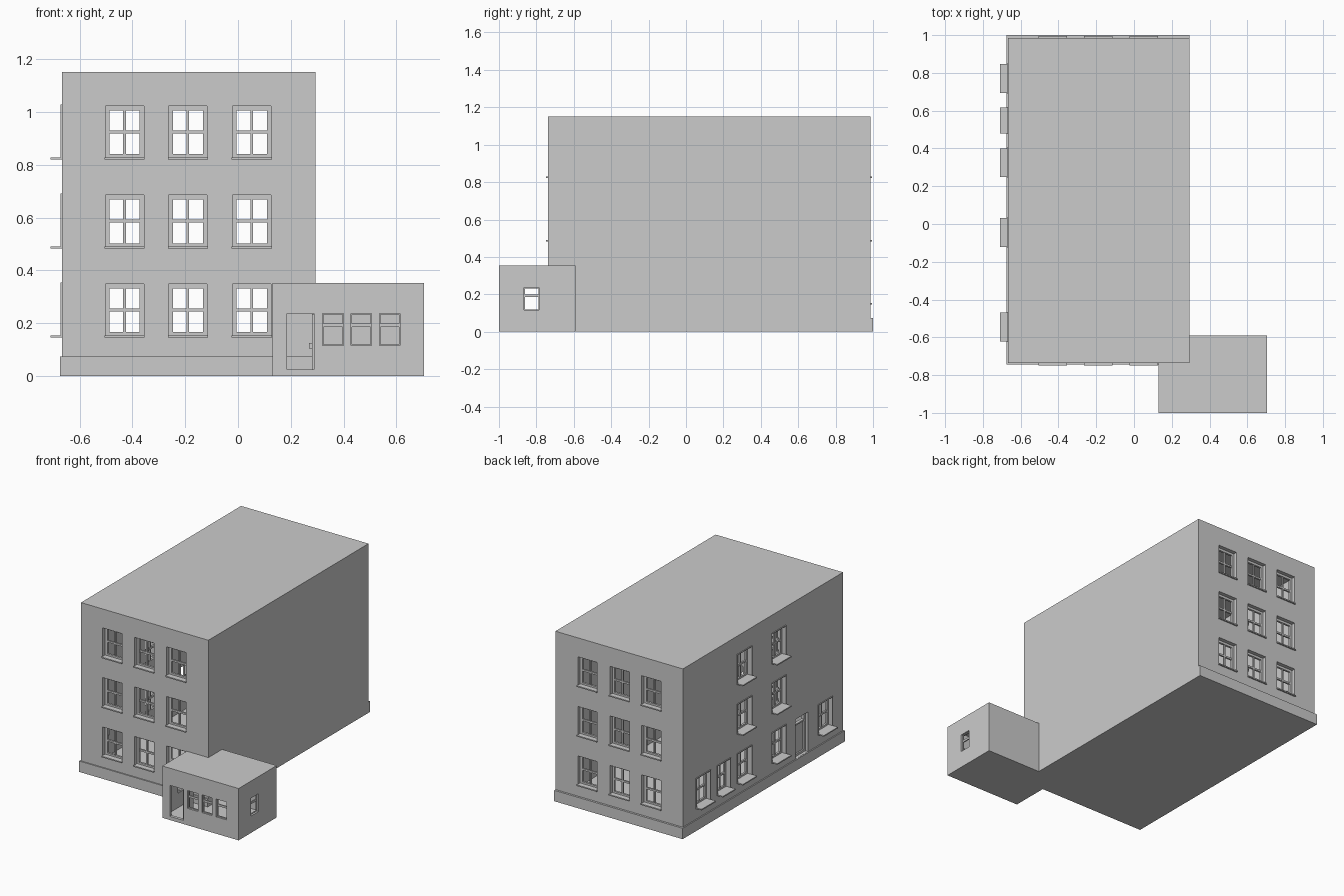
import bpy, bmesh
from mathutils import Matrix, Vector

if "Cube" in bpy.data.objects:
    bpy.data.objects.remove(bpy.data.objects["Cube"])

grey = bpy.data.materials.new("light grey")
grey.diffuse_color = (0.6, 0.6, 0.6, 1)
grey.use_nodes = True
grey.node_tree.nodes["Principled BSDF"].inputs["Base Color"].default_value = grey.diffuse_color


def boxes(name, spans):
    """One object made of boxes, each given as (x0, x1, y0, y1, z0, z1)."""
    bm = bmesh.new()
    for s in spans:
        lo, hi = Vector(s[0::2]), Vector(s[1::2])
        size = hi - lo
        bmesh.ops.create_cube(bm, size=1, matrix=Matrix.Translation((lo + hi) / 2)
                              @ Matrix.Diagonal((*size, 1)))
    me = bpy.data.meshes.new(name)
    bm.to_mesh(me)
    bm.free()
    me.materials.append(grey)
    ob = bpy.data.objects.new(name, me)
    bpy.context.collection.objects.link(ob)
    return ob


def carve(ob, *cutters):
    """Subtract each list of boxes from the object."""
    tools = []
    for spans in cutters:
        tool = boxes("cutter", spans)
        tool.hide_render = True
        mod = ob.modifiers.new("cut", 'BOOLEAN')
        mod.operation, mod.solver, mod.object = 'DIFFERENCE', 'EXACT', tool
        tools.append(tool)
    bpy.context.view_layer.update()
    dg = bpy.context.evaluated_depsgraph_get()
    me = bpy.data.meshes.new_from_object(ob.evaluated_get(dg))
    ob.modifiers.clear()
    ob.data = me
    for tool in tools:
        bpy.data.objects.remove(tool)


# house and annex limits
X0, X1, Y0, Y1, H = -0.667, 0.293, -0.737, 0.986, 1.152
AX0, AX1, AY0, AY1, AH = 0.13, 0.705, -1.0, -0.59, 0.353
T, AT = 0.04, 0.02
PLANES = {"front": (1, -1, Y0), "back": (1, 1, Y1), "left": (0, -1, X0),
          "annex_front": (1, -1, AY0), "annex_left": (0, -1, AX0), "annex_right": (0, 1, AX1)}


def on_wall(face, u0, u1, d0, d1, z0, z1):
    """Box on a wall: u runs along it, d is the distance outwards."""
    axis, sign, base = PLANES[face]
    a, b = sorted((base + sign * d0, base + sign * d1))
    return (u0, u1, a, b, z0, z1) if axis == 1 else (a, b, u0, u1, z0, z1)


def ring(face, u0, u1, d0, d1, z0, z1, w):
    """Rectangular frame of bar width w inside the given limits."""
    return [on_wall(face, u0, u0 + w, d0, d1, z0, z1),
            on_wall(face, u1 - w, u1, d0, d1, z0, z1),
            on_wall(face, u0 + w, u1 - w, d0, d1, z0, z0 + w),
            on_wall(face, u0 + w, u1 - w, d0, d1, z1 - w, z1)]


frames, sills, surrounds, holes = [], [], [], []


def window(face, u, z, w, sill):
    """Recessed four-pane window with a projecting sill."""
    u0, u1, z1 = u - w / 2, u + w / 2, z + 0.198
    uz = z + 0.1
    holes.append(on_wall(face, u0, u1, -T - 0.02, 0.05, z, z1))
    frames.extend(ring(face, u0, u1, -T, -T + 0.014, z, z1, 0.016))
    frames.append(on_wall(face, u - 0.005, u + 0.005, -T, -T + 0.012, z + 0.016, z1 - 0.016))
    for a, b in ((u0 + 0.016, u - 0.005), (u + 0.005, u1 - 0.016)):
        frames.append(on_wall(face, a, b, -T, -T + 0.012, uz - 0.006, uz + 0.006))
    sills.append(on_wall(face, u0 - 0.003, u1 + 0.003, -T + 0.014, sill, z - 0.004, z + 0.004))


FLOORS = (0.15, 0.487, 0.825)
for z in FLOORS:
    for x in (-0.43, -0.19, 0.052):
        window("front", x, z, 0.146, 0.011)
        window("back", x, z, 0.146, 0.009)
    for y in ((0.77, 0.548, 0.325, -0.045, -0.545) if z == FLOORS[0] else (0.325, -0.045)):
        w = 0.13 if y == 0.548 else 0.146
        window("left", y, z, w, 0.043)
        surrounds.extend(ring("left", y - w / 2 - 0.006, y + w / 2 + 0.006,
                              -0.01, 0.005, z - 0.004, z + 0.204, 0.006))

# side door with a light above it
D0, D1, DZ = -0.36, -0.225, 0.345
holes.append(on_wall("left", D0, D1, -T - 0.02, 0.05, 0.075, DZ))
boxes("side_door_frame", ring("left", D0, D1, -T, -T + 0.02, 0.075, DZ, 0.014)
      + [on_wall("left", D0 + 0.014, D1 - 0.014, -T, -T + 0.02, 0.285, 0.295)])
boxes("side_door", [on_wall("left", D0 + 0.014, D1 - 0.014, -T, -T + 0.01, 0.089, 0.285)])

# main house shell
house = boxes("house_walls", [(X0, X1, Y0, Y1, 0, H)])
carve(house, [(X0 + T, X1 - T, Y0 + T, Y1 - T, 0.03, H - 0.02)], holes)
boxes("window_frames", frames)
boxes("window_sills", sills)
boxes("window_surrounds", surrounds)

# plinth strips along the front, left and back
P = 0.074
boxes("plinth", [(X0 - 0.008, X1, Y0 - 0.008, Y0 + 0.002, 0, P),
                 (X0 - 0.008, X0 + 0.002, Y0 + 0.002, Y1 - 0.002, 0, P),
                 (X0 - 0.008, X1, Y1 - 0.002, 1.0, 0, P)])

# entrance annex wrapped round the front right corner
a_holes, a_frames = [], []
for face, u0, u1 in (("annex_front", 0.32, 0.4), ("annex_front", 0.428, 0.506),
                     ("annex_front", 0.536, 0.615),
                     ("annex_left", -0.865, -0.785), ("annex_right", -0.865, -0.785)):
    a_holes.append(on_wall(face, u0, u1, -0.05, 0.05, 0.115, 0.236))
    a_frames.extend(ring(face, u0, u1, -AT, -AT + 0.008, 0.115, 0.236, 0.004))
    a_frames.append(on_wall(face, u0 + 0.004, u1 - 0.004, -AT, -AT + 0.008, 0.185, 0.199))
a_holes.append(on_wall("annex_front", 0.186, 0.288, -0.05, 0.05, 0.025, 0.236))
annex = boxes("annex_walls", [(AX0, AX1, AY0, AY1, 0, AH)])
carve(annex, [(AX0 + AT, AX1 - AT, AY0 + AT, AY1 - AT, 0.02, AH - 0.02)], a_holes,
      [(-0.3, X1 - 0.002, Y0 + 0.002, 0.5, -0.1, 1)])
boxes("annex_window_frames", a_frames)

# entrance door standing open, with handle
boxes("annex_door", [(0.28, 0.288, AY0 + 0.01, AY0 + 0.11, 0.025, 0.234)])
boxes("annex_door_handle", [(0.27, 0.28, AY0 + 0.09, AY0 + 0.1, 0.105, 0.125)])
